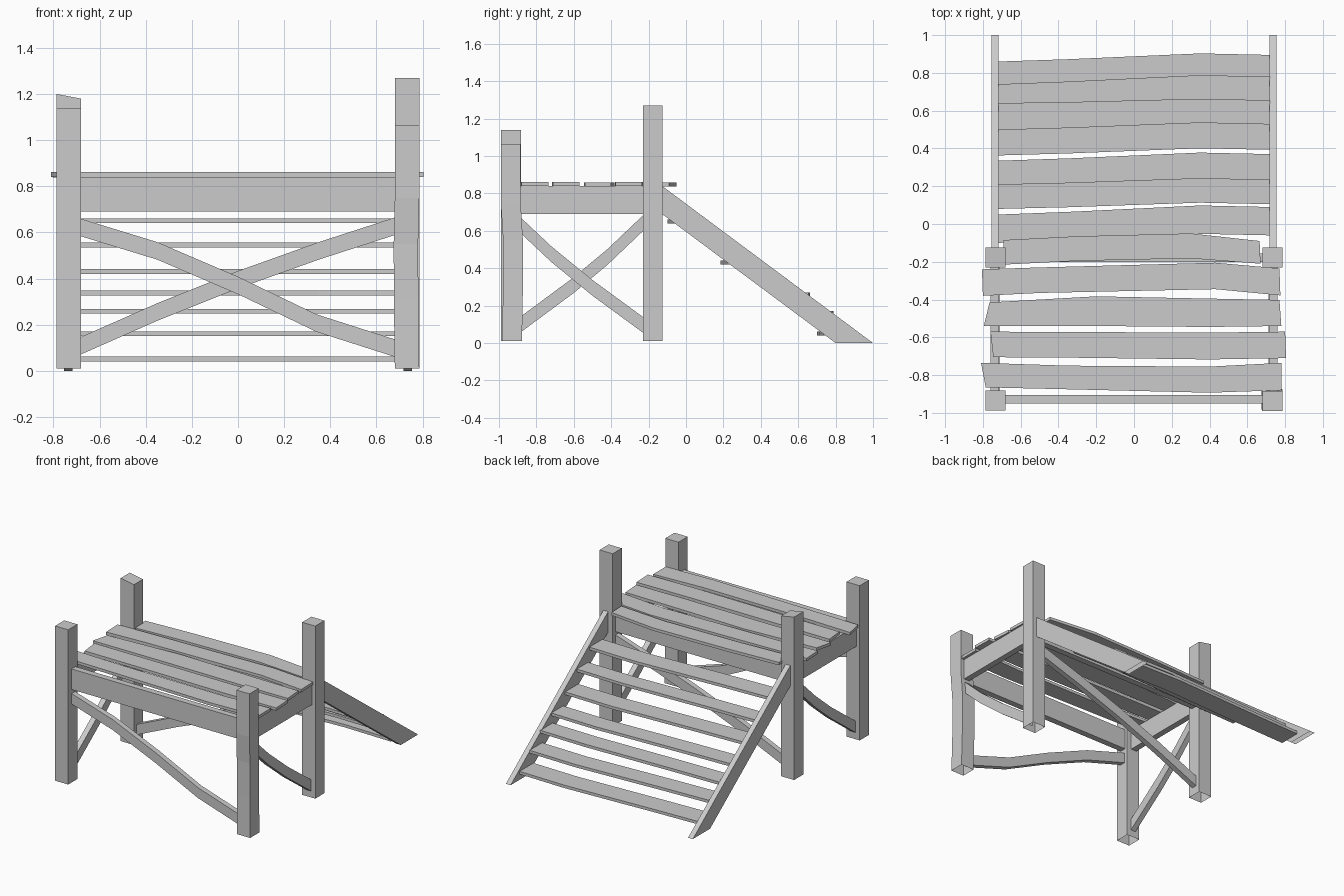
import bpy

if "Cube" in bpy.data.objects:
    bpy.data.objects.remove(bpy.data.objects["Cube"])


def loft(name, rings, caps=(True, True)):
    """Flat-shaded bar through a list of four-cornered cross-sections."""
    verts = [p for r in rings for p in r]
    faces = []
    for i in range(len(rings) - 1):
        a = 4 * i
        for k in range(4):
            n = (k + 1) % 4
            faces.append((a + k, a + n, a + 4 + n, a + 4 + k))
    if caps[0]:
        faces.append((3, 2, 1, 0))
    if caps[1]:
        e = len(verts) - 4
        faces.append((e, e + 1, e + 2, e + 3))
    me = bpy.data.meshes.new(name)
    me.from_pydata(verts, [], faces)
    ob = bpy.data.objects.new(name, me)
    bpy.context.collection.objects.link(ob)
    # consistent outward normals
    import bmesh
    bm = bmesh.new()
    bm.from_mesh(me)
    bmesh.ops.recalc_face_normals(bm, faces=bm.faces)
    bm.to_mesh(me)
    bm.free()
    return ob


def box(name, x0, x1, y0, y1, z0, z1):
    return loft(name, [[(x0, y0, z), (x1, y0, z), (x1, y1, z), (x0, y1, z)] for z in (z0, z1)])


def plank(name, front, back, z, lift=None, t=0.021):
    """Wavy board: front and back edges are matching lists of (x, y)."""
    lift = lift or [0] * len(front)
    loft(name, [[(f[0], f[1], z), (b[0], b[1], z + l),
                 (b[0], b[1], z + l + t), (f[0], f[1], z + t)]
                for f, b, l in zip(front, back, lift)])


def post(name, x, y, path, slope=0.0, h=0.053):
    """Hand-hewn post: path holds (dx, dy, z); open underneath."""
    rings = []
    for i, (dx, dy, z) in enumerate(path):
        s = slope if i == len(path) - 1 else 0
        rings.append([(x + dx + sx * h, y + dy + sy * h, z - s * (sx + 1) / 2)
                      for sx, sy in ((-1, -1), (1, -1), (1, 1), (-1, 1))])
    loft(name, rings, (False, True))


def brace(name, axis, fixed, path, h=0.038, d=0.02):
    """Bent diagonal: path holds (along, z) in the plane across the given axis."""
    rings = []
    for u, z in path:
        c = [(fixed - d, z - h), (fixed + d, z - h), (fixed + d, z + h), (fixed - d, z + h)]
        rings.append([(u, a, b) if axis == 'Y' else (a, u, b) for a, b in c])
    loft(name, rings)


# corner posts
FY, BY, PX = -0.935, -0.178, 0.733
post("front_left_post", -PX, FY, [(0, 0, .01), (0, 0, .5), (0, 0, 1.14)])
post("front_right_post", PX, FY, [(0, .005, .01), (-.004, .01, .3), (-.005, .01, .55),
                                  (0, -.002, .75), (0, -.002, 1.065)])
post("back_left_post", -PX, BY, [(0, 0, .01), (0, 0, .6), (0, 0, 1.20)], slope=.02)
post("back_right_post", PX, BY, [(0, 0, .01), (0, 0, .6), (0, 0, 1.27)])

# deck frame
box("front_beam", -.69, .69, -.95, -.905, .69, .84)
box("back_beam", -.69, .69, -.20, -.155, .69, .84)
for side, s in (("left", -1), ("right", 1)):
    a, b = sorted((s * .715, s * .76))
    box(side + "_beam", a, b, -.89, -.22, .69, .84)
    # ramp stringer, open on the ground
    a, b = sorted((s * .717, s * .755))
    loft(side + "_stringer",
         [[(a, y0, z0), (b, y0, z0), (b, y1, z1), (a, y1, z1)]
          for y0, z0, y1, z1 in ((-.128, .69, -.128, .84), (.8, 0, 1.0, 0))],
         (True, False))

# diagonal braces
brace("front_brace", 'Y', -.928, [(-.69, .624), (-.35, .52), (0, .37), (.34, .207), (.69, .095)])
brace("back_brace", 'Y', BY, [(-.69, .105), (-.35, .255), (0, .395), (.35, .52), (.69, .63)])
brace("right_brace", 'X', PX, [(-.89, .635), (-.72, .475), (-.5, .295), (-.22, .09)], .042)
brace("left_brace", 'X', -PX, [(-.89, .095), (-.6, .31), (-.42, .46), (-.22, .65)], .042)

# deck boards
plank("deck_board_1", [(-.785, -.865), (-.35, -.875), (.4, -.893), (.78, -.88)],
      [(-.81, -.735), (-.35, -.75), (.4, -.755), (.78, -.735)], .84)
plank("deck_board_2", [(-.745, -.705), (-.3, -.708), (.4, -.717), (.805, -.71)],
      [(-.76, -.57), (-.3, -.572), (.4, -.575), (.8, -.57)], .84)
plank("deck_board_3", [(-.795, -.54), (-.2, -.54), (.4, -.545), (.78, -.54)],
      [(-.765, -.415), (-.2, -.383), (.4, -.395), (.77, -.402)], .838)
plank("deck_board_4", [(-.8, -.38), (-.5, -.365), (.43, -.345), (.775, -.378)],
      [(-.805, -.24), (-.5, -.23), (.43, -.205), (.77, -.235)], .839)
plank("deck_board_5", [(-.69, -.215), (-.3, -.195), (.3, -.182), (.67, -.21)],
      [(-.69, -.085), (-.3, -.065), (.3, -.05), (.665, -.09)], .838)

# ramp treads: height, left back edge, right back edge, depth
for i, (z, yl, yr, w) in enumerate([(.05, .86, .895, .16), (.16, .74, .78, .145),
                                    (.258, .64, .655, .14), (.337, .5, .53, .137),
                                    (.43, .335, .37, .15), (.545, .21, .235, .13),
                                    (.65, .05, .09, .15)]):
    xs = (-.72, -.35, .35, .72)
    ys = (yl, yl + (yr - yl) * .35, yr + .008, yr)
    plank(f"tread_{i + 1}", [(x, y - w) for x, y in zip(xs, ys)], list(zip(xs, ys)), z - .01)
